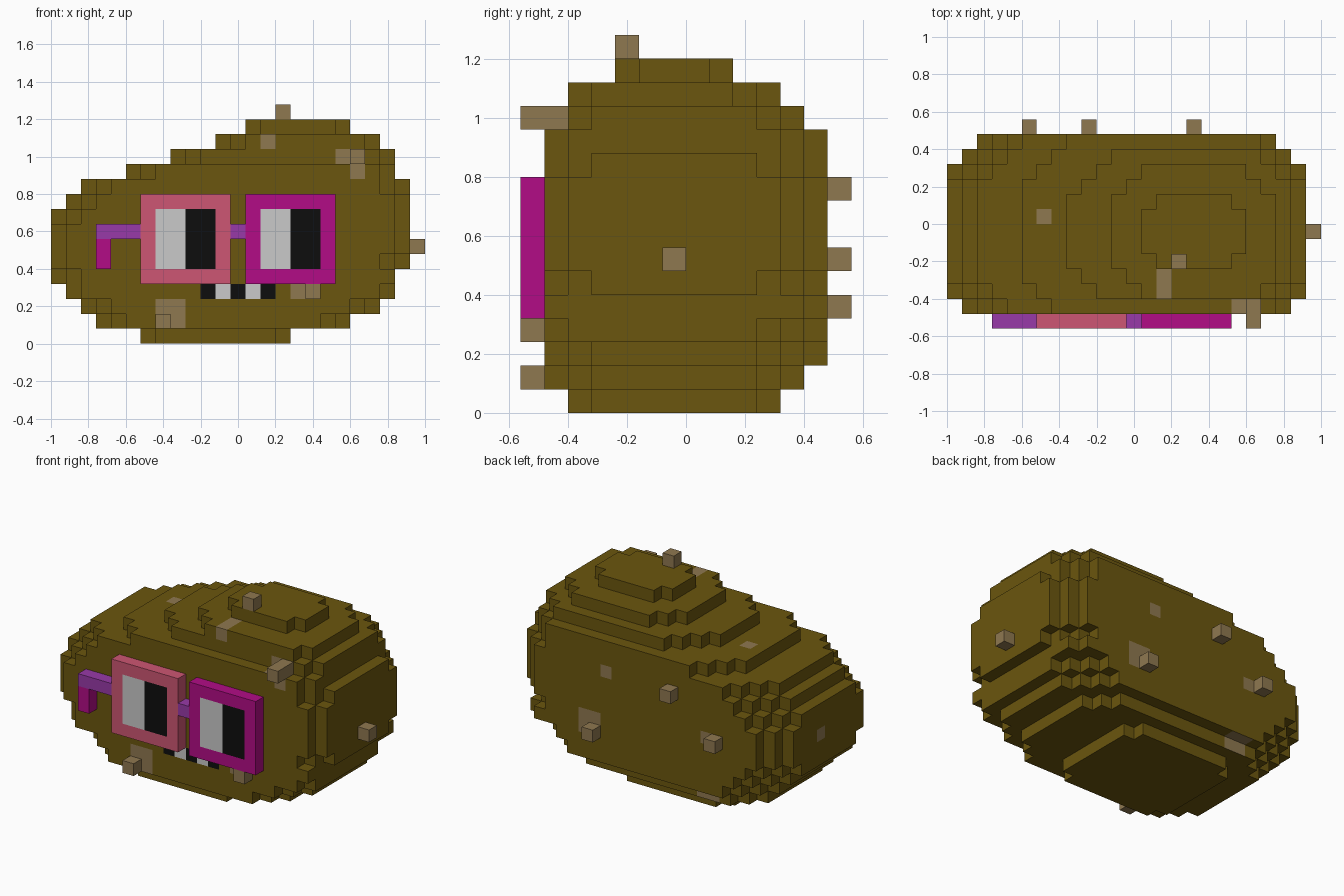
import bpy, bmesh, math
from mathutils import Vector

if "Cube" in bpy.data.objects:
    bpy.data.objects.remove(bpy.data.objects["Cube"])

U = 0.08                                  # edge of one block
ORIGIN = Vector((-1.0, -0.56, 0.0))       # corner of block (0, 0, 0)


def material(name, r, g, b):
    lin = [((c / 255 + 0.055) / 1.055) ** 2.4 if c > 10 else c / 255 / 12.92 for c in (r, g, b)]
    m = bpy.data.materials.new(name)
    m.diffuse_color = (*lin, 1.0)
    m.use_nodes = True
    m.node_tree.nodes["Principled BSDF"].inputs["Base Color"].default_value = m.diffuse_color
    return m


SKIN = material("olive_brown", 107, 86, 14)
WART = material("tan", 143, 120, 80)
PINK = material("pink", 205, 86, 115)
MAGENTA = material("magenta", 178, 12, 134)
PURPLE = material("purple", 152, 58, 168)
WHITE = material("off_white", 202, 202, 202)
BLACK = material("black", 13, 13, 13)

# Direction name -> neighbour step
DIRS = {"right": (1, 0, 0), "left": (-1, 0, 0), "back": (0, 1, 0),
        "front": (0, -1, 0), "top": (0, 0, 1), "bottom": (0, 0, -1)}


def block_object(name, cells, base, paint=None):
    """Skin a set of blocks with outer faces; paint maps (cell, direction) to a material."""
    paint = paint or {}
    mats = [base] + [m for m in (WART, WHITE, BLACK) if m in paint.values()]
    bm = bmesh.new()
    corners = {}

    def vert(p):
        if p not in corners:
            corners[p] = bm.verts.new(ORIGIN + Vector(p) * U)
        return corners[p]

    for c in sorted(cells):
        for side, d in DIRS.items():
            if tuple(c[i] + d[i] for i in range(3)) in cells:
                continue
            a = [i for i in range(3) if d[i]][0]
            u, v = (a + 1) % 3, (a + 2) % 3
            quad = []
            for du, dv in ((0, 0), (1, 0), (1, 1), (0, 1)):
                p = list(c)
                p[a] += d[a] > 0
                p[u] += du
                p[v] += dv
                quad.append(vert(tuple(p)))
            if d[a] < 0:
                quad.reverse()
            bm.faces.new(quad).material_index = mats.index(paint.get((c, side), base))
    # Merge flat areas of one colour
    bmesh.ops.dissolve_limit(bm, angle_limit=math.radians(1), verts=bm.verts[:],
                             edges=bm.edges[:], delimit={'MATERIAL'})
    me = bpy.data.meshes.new(name)
    bm.to_mesh(me)
    bm.free()
    for m in mats:
        me.materials.append(m)
    ob = bpy.data.objects.new(name, me)
    bpy.context.collection.objects.link(ob)
    return ob


def block_range(x, y, z):
    return {(i, j, k) for i in range(*x) for j in range(*y) for k in range(*z)}


# Body layers from the bottom: x0, x1, y0, y1 and the stair size of the
# left-back, left-front, right-back and right-front corners
LAYERS = [
    (6, 16, 2, 11, 1, 1, 1, 1),
    (3, 20, 1, 12, 2, 2, 2, 2),
    (2, 22, 1, 13, 3, 2, 3, 2),
    (1, 23, 1, 13, 3, 1, 3, 1),
    (0, 23, 1, 13, 3, 2, 1, 0),
    (0, 24, 1, 13, 2, 1, 3, 2),
    (0, 24, 1, 13, 2, 1, 2, 1),
    (0, 24, 1, 13, 2, 1, 2, 1),
    (0, 24, 1, 13, 3, 2, 2, 1),
    (1, 24, 1, 13, 3, 2, 2, 1),
    (2, 24, 1, 13, 3, 2, 3, 2),
    (5, 23, 1, 13, 3, 2, 2, 1),
    (8, 23, 2, 12, 3, 2, 2, 1),
    (11, 22, 2, 11, 2, 2, 2, 1),
    (13, 20, 4, 9, 1, 1, 1, 1),
]
body = set()
for k, (x0, x1, y0, y1, lb, lf, rb, rf) in enumerate(LAYERS):
    for i in range(x0, x1):
        from_left, from_right = i - x0, x1 - 1 - i
        front = max(0, lf - from_left, rf - from_right)
        back = max(0, lb - from_left, rb - from_right)
        body |= {(i, j, k) for j in range(y0 + front, y1 - back)}

# Painted skin spots and teeth
spots = {}
for side, cells in {
    "front": [(7, 1, 1), (8, 1, 1), (7, 1, 2), (8, 1, 2), (16, 1, 3), (20, 1, 11),
              (19, 2, 12), (14, 2, 13)],
    "top": [(14, 2, 13), (14, 3, 13), (20, 2, 12), (19, 1, 11), (6, 7, 11)],
    "back": [(16, 12, 5), (17, 12, 5), (17, 12, 4), (15, 12, 9), (6, 12, 6),
             (6, 11, 1), (7, 11, 1)],
    "bottom": [(6, 12, 2), (7, 12, 2)],
    "left": [(0, 7, 6)],
}.items():
    for c in cells:
        spots[(c, side)] = WART
for i in range(10, 15):
    spots[((i, 1, 3), "front")] = WHITE if i % 2 else BLACK
block_object("body", body, SKIN, spots)

# Warts standing out of the skin
for n, cells in enumerate([
    {(15, 4, 15)}, {(24, 6, 6)}, {(20, 0, 12), (20, 1, 12)}, {(17, 0, 3)}, {(7, 0, 1)},
    {(5, 13, 6)}, {(9, 13, 9)}, {(16, 13, 4)},
]):
    block_object(f"wart_{n + 1}", cells, WART)

# Glasses: square frames with half white, half black lenses
for name, x, colour in (("left_frame", 6, PINK), ("right_frame", 13, MAGENTA)):
    lens = {}
    for i in range(1, 5):
        for k in range(5, 9):
            lens[((x + i, 0, k), "front")] = WHITE if i < 3 else BLACK
    block_object(name, block_range((x, x + 6), (0, 1), (4, 10)), colour, lens)
block_object("glasses_bridge", {(12, 0, 7)}, PURPLE)
block_object("glasses_arm", block_range((3, 6), (0, 1), (7, 8)), PURPLE)
block_object("glasses_arm_tip", block_range((3, 4), (0, 1), (5, 7)), MAGENTA)
